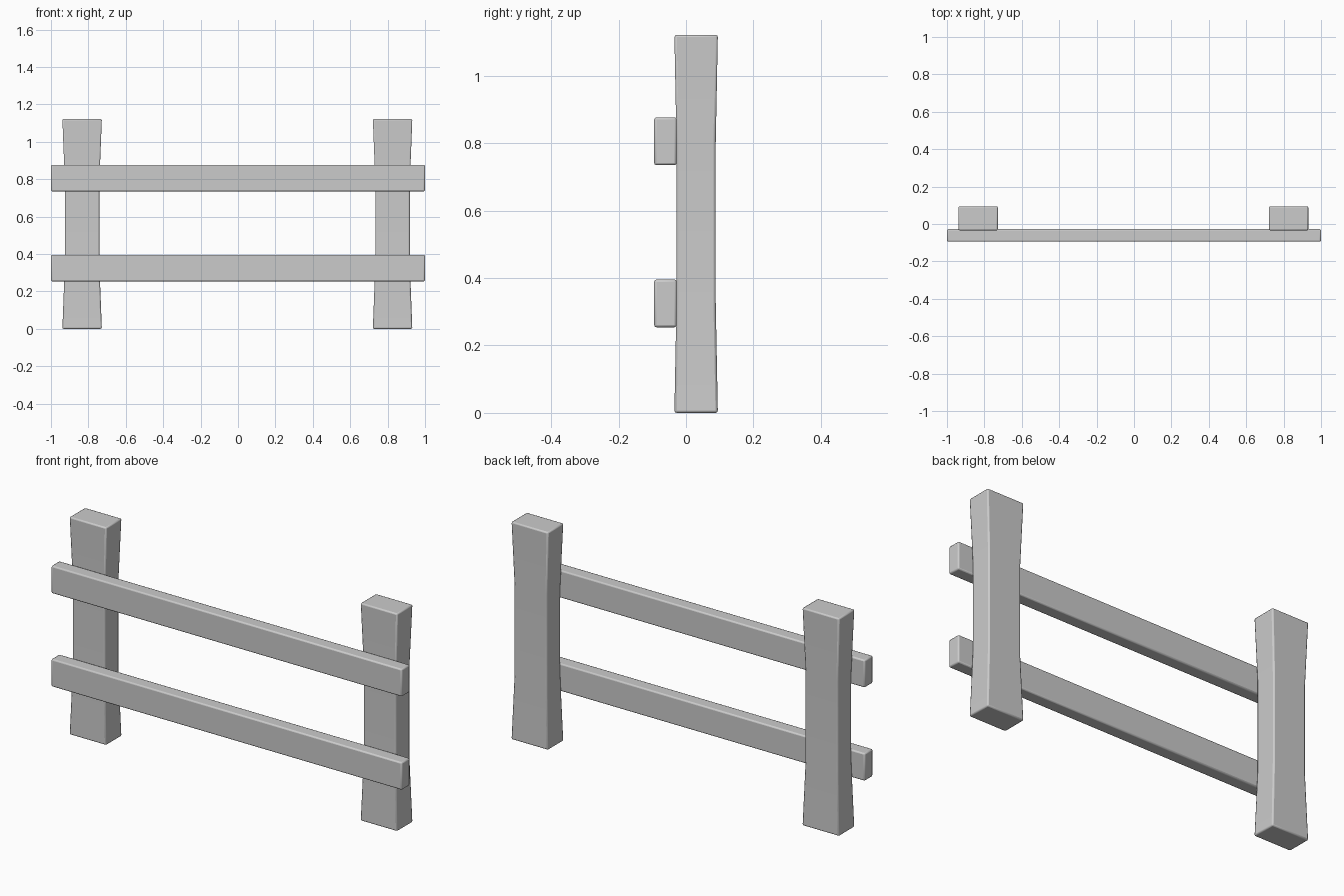
import bpy, bmesh

if "Cube" in bpy.data.objects:
    bpy.data.objects.remove(bpy.data.objects["Cube"])


def loft(name, rings, cx, cy):
    """Rectangular column from (z, half_x, half_y) rings, with softened edges."""
    bm = bmesh.new()
    loops = []
    for z, hx, hy in rings:
        loops.append([bm.verts.new((cx + sx * hx, cy + sy * hy, z))
                      for sx, sy in ((-1, -1), (1, -1), (1, 1), (-1, 1))])
    bm.faces.new(loops[0][::-1])
    bm.faces.new(loops[-1])
    for a, b in zip(loops, loops[1:]):
        for i in range(4):
            j = (i + 1) % 4
            bm.faces.new((a[i], a[j], b[j], b[i]))
    mesh = bpy.data.meshes.new(name)
    bm.to_mesh(mesh)
    bm.free()
    ob = bpy.data.objects.new(name, mesh)
    bpy.context.collection.objects.link(ob)
    bev = ob.modifiers.new("soft_edges", 'BEVEL')
    bev.width = 0.007
    bev.segments = 2
    bev.limit_method = 'ANGLE'
    bev.angle_limit = 0.8
    bpy.ops.object.select_all(action='DESELECT')
    ob.select_set(True)
    bpy.context.view_layer.objects.active = ob
    bpy.ops.object.shade_smooth_by_angle(angle=0.7)
    return ob


# Posts: waisted in the middle, flared at both ends
END, WAIST = (0.1055, 0.0645), (0.0925, 0.058)
POST = [(0.0, *END), (0.34, *WAIST), (0.79, *WAIST), (1.122, *END)]
for side, x in (("left", -0.8335), ("right", 0.8265)):
    loft(side + "_post", POST, x, 0.03)

# Rails: flat boards fixed to the front of the posts
for level, z in (("lower", 0.325), ("upper", 0.806)):
    loft(level + "_rail", [(z - 0.071, 1.0, 0.0335), (z + 0.071, 1.0, 0.0335)], 0, -0.061)
